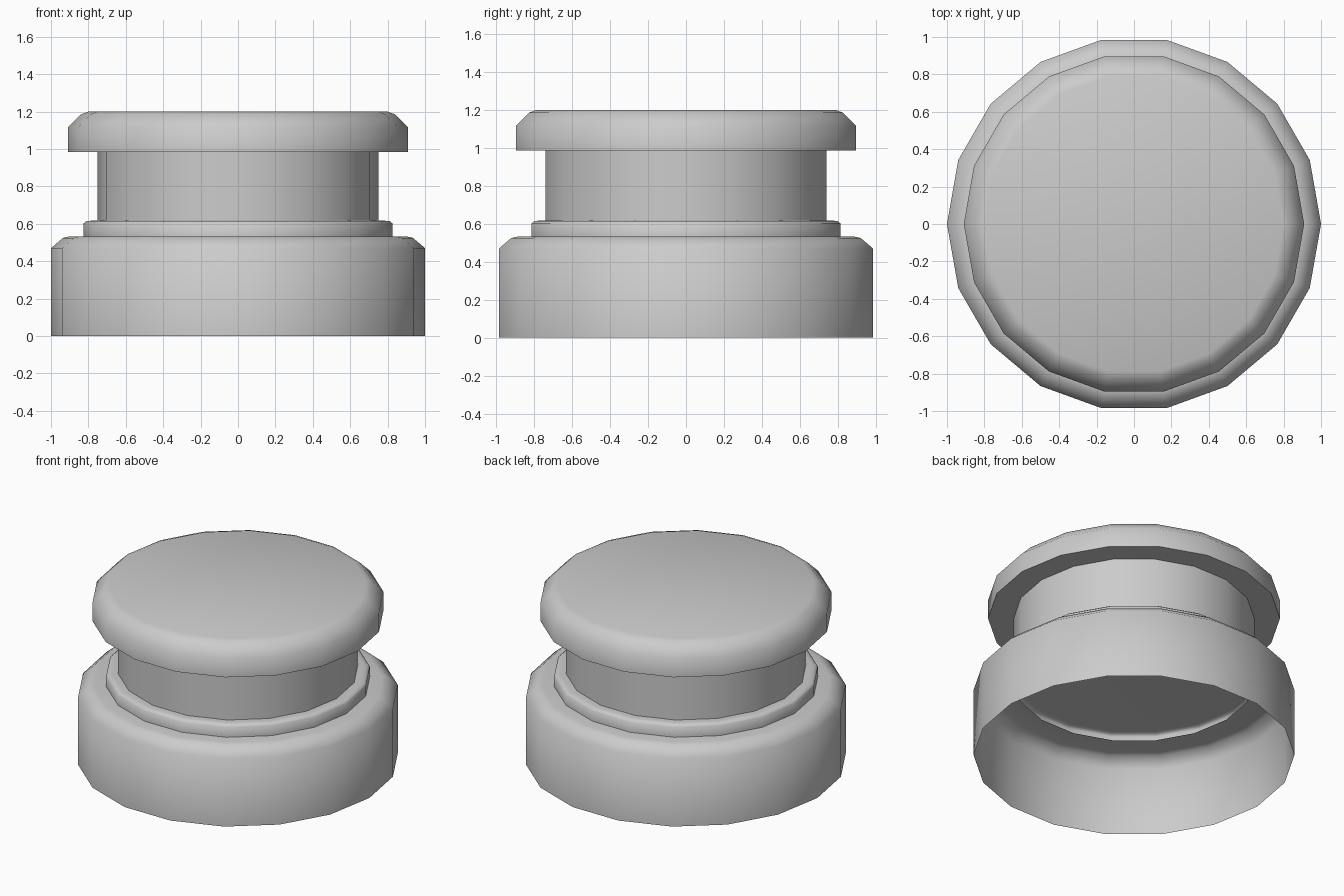
import bpy
import bmesh
from math import cos, sin, pi, radians

SIDES = 18

default_cube = bpy.data.objects.get("Cube")
if default_cube:
    bpy.data.objects.remove(default_cube, do_unlink=True)

grey = bpy.data.materials.new("plain_grey")
grey.use_nodes = True
colour = (0.6, 0.6, 0.6, 1)
grey.diffuse_color = colour
grey.node_tree.nodes["Principled BSDF"].inputs["Base Color"].default_value = colour


def turned_part(name, profile, cap_top=False, inward=False):
    """Turn a (radius, height) profile, listed upwards, into a faceted shell."""
    bm = bmesh.new()
    rings = []
    for r, z in profile:
        rings.append([bm.verts.new((r * cos(2 * pi * i / SIDES),
                                    r * sin(2 * pi * i / SIDES), z))
                      for i in range(SIDES)])
    for low, high in zip(rings, rings[1:]):
        for i in range(SIDES):
            j = (i + 1) % SIDES
            bm.faces.new((low[i], low[j], high[j], high[i]))
    if cap_top:
        bm.faces.new(rings[-1])
    mesh = bpy.data.meshes.new(name)
    bm.to_mesh(mesh)
    bm.free()
    obj = bpy.data.objects.new(name, mesh)
    bpy.context.collection.objects.link(obj)
    mesh.materials.append(grey)
    bpy.ops.object.select_all(action='DESELECT')
    obj.select_set(True)
    bpy.context.view_layer.objects.active = obj
    bpy.ops.object.shade_smooth_by_angle(angle=radians(55))
    return obj


# Hollow base, open underneath, with a rounded shoulder
turned_part("base", [(1, 0), (1, 0.47), (0.935, 0.525), (0.9, 0.533), (0.75, 0.533)])

# Low collar closing the base
turned_part("collar", [(0.825, 0.533), (0.825, 0.603), (0.81, 0.615), (0.78, 0.617)],
            cap_top=True)

# Plunger shaft
turned_part("shaft", [(0.75, 0.617), (0.75, 0.985)])

# Push button head with a flat underside and a bevelled rim
turned_part("button_head", [(0.74, 0.985), (0.91, 0.985), (0.91, 1.115),
                            (0.84, 1.185), (0.8, 1.2)], cap_top=True)
